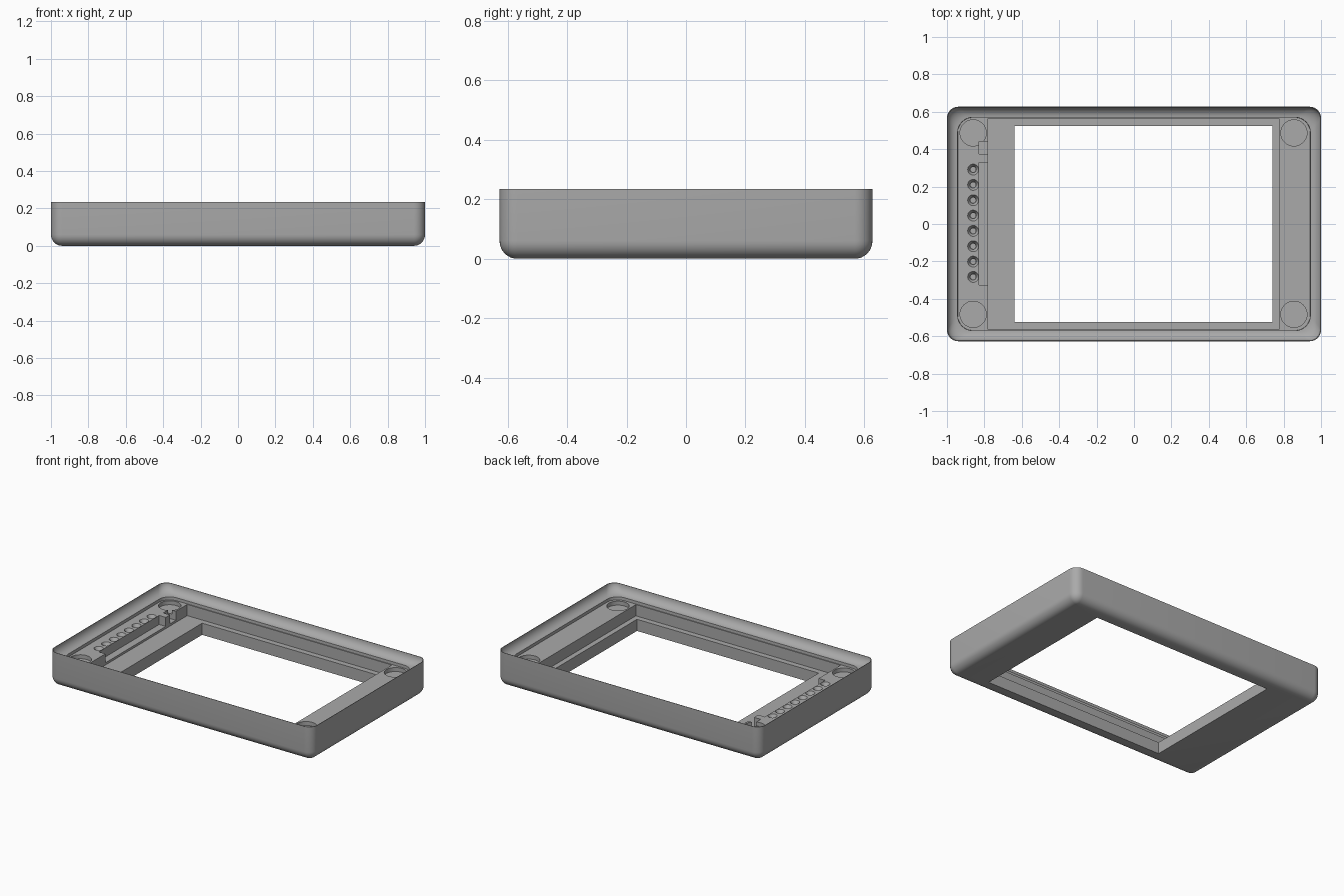
import bpy, bmesh, math

cube = bpy.data.objects.get("Cube")
if cube:
    bpy.data.objects.remove(cube)

HALF_X, HALF_Y, TOP = 1.0, 0.627, 0.235
LIP, LEDGE, FLOOR = 0.177, 0.157, 0.08

grey = bpy.data.materials.new("mid_grey")
grey.use_nodes = True
colour = (0.4, 0.4, 0.4, 1)
grey.diffuse_color = colour
grey.node_tree.nodes["Principled BSDF"].inputs["Base Color"].default_value = colour


def make_object(name, bm):
    bmesh.ops.recalc_face_normals(bm, faces=bm.faces[:])
    mesh = bpy.data.meshes.new(name)
    bm.to_mesh(mesh)
    bm.free()
    mesh.materials.append(grey)
    obj = bpy.data.objects.new(name, mesh)
    bpy.context.collection.objects.link(obj)
    return obj


def loop_points(inset, radius, z, steps=8):
    """Rounded rectangle, inset from the outer outline."""
    points = []
    for corner, (sx, sy) in enumerate([(1, 1), (-1, 1), (-1, -1), (1, -1)]):
        cx = sx * (HALF_X - inset - radius)
        cy = sy * (HALF_Y - inset - radius)
        for i in range(steps + 1):
            a = math.pi / 2 * (corner + i / steps)
            points.append((cx + radius * math.cos(a), cy + radius * math.sin(a), z))
    return points


def loft(name, sections):
    bm = bmesh.new()
    rings = [[bm.verts.new(p) for p in loop_points(*s)] for s in sections]
    for low, high in zip(rings, rings[1:]):
        for i in range(len(low)):
            j = (i + 1) % len(low)
            bm.faces.new((low[i], low[j], high[j], high[i]))
    bm.faces.new(rings[0])
    bm.faces.new(rings[-1])
    return make_object(name, bm)


def cut(name, bm):
    """Subtract a hidden cutter from the frame and remove it."""
    cutter = make_object(name, bm)
    cutter.hide_render = True
    mod = frame.modifiers.new(name, "BOOLEAN")
    mod.operation, mod.solver, mod.object = "DIFFERENCE", "EXACT", cutter
    bpy.context.view_layer.objects.active = frame
    bpy.ops.object.modifier_apply(modifier=mod.name)
    bpy.data.objects.remove(cutter)


def cut_box(name, x0, x1, y0, y1, z0, z1=0.3):
    bm = bmesh.new()
    bmesh.ops.create_cube(bm, size=1)
    for v in bm.verts:
        v.co = ((x0 + x1) / 2 + v.co.x * (x1 - x0),
                (y0 + y1) / 2 + v.co.y * (y1 - y0),
                (z0 + z1) / 2 + v.co.z * (z1 - z0))
    cut(name, bm)


def cut_holes(name, centres, r_low, r_high, z0, z1, sides):
    bm = bmesh.new()
    for x, y in centres:
        new = bmesh.ops.create_cone(bm, cap_ends=True, segments=sides, radius1=r_low,
                                    radius2=r_high, depth=z1 - z0)["verts"]
        bmesh.ops.translate(bm, verts=new, vec=(x, y, (z0 + z1) / 2))
    cut(name, bm)


# Shell: rounded bottom edge, thin rim, hollow lip and a stepped ledge
R, N = 0.06, 8
sections = []
for i in range(N + 1):
    a = math.pi / 2 * i / N
    inset = R * (1 - math.sin(a)) * 0.97
    sections.append((inset, R - inset, R * (1 - math.cos(a))))
sections.append((0, R, TOP))
for i in range(N + 1):
    a = math.pi / 2 * i / N
    inset = 0.057 - 0.054 * math.cos(a)
    sections.append((inset, R + 0.02 * i / N, TOP - (TOP - LIP) * math.sin(a)))
sections.append((0.058, 0.08, LEDGE))
frame = loft("bezel_frame", sections)

# Screen pocket and window opening
cut_box("screen_pocket", -0.78, 0.775, -0.563, 0.563, FLOOR)
cut_box("window_opening", -0.64, 0.74, -0.525, 0.525, -0.1)

# Connector slots beside the pocket
cut_box("connector_slot", -0.83, -0.77, -0.325, 0.33, 0.095)
cut_box("small_slot", -0.83, -0.77, 0.375, 0.44, 0.095)

# Round corner recesses
corners = [(x, y) for x in (-0.86, 0.855) for y in (-0.483, 0.487)]
cut_holes("corner_recesses", corners, 0.07, 0.07, 0.13, 0.17, 40)

# Row of pin holes, each with a countersink
pins = [(-0.86, -0.283 + 0.082 * i) for i in range(8)]
cut_holes("pin_countersinks", pins, 0.017, 0.03, 0.135, LEDGE + 0.001, 20)
cut_holes("pin_holes", pins, 0.014, 0.014, 0.1, 0.16, 16)

bpy.ops.object.select_all(action="DESELECT")
frame.select_set(True)
bpy.context.view_layer.objects.active = frame
bpy.ops.object.shade_smooth_by_angle(angle=math.radians(35))
